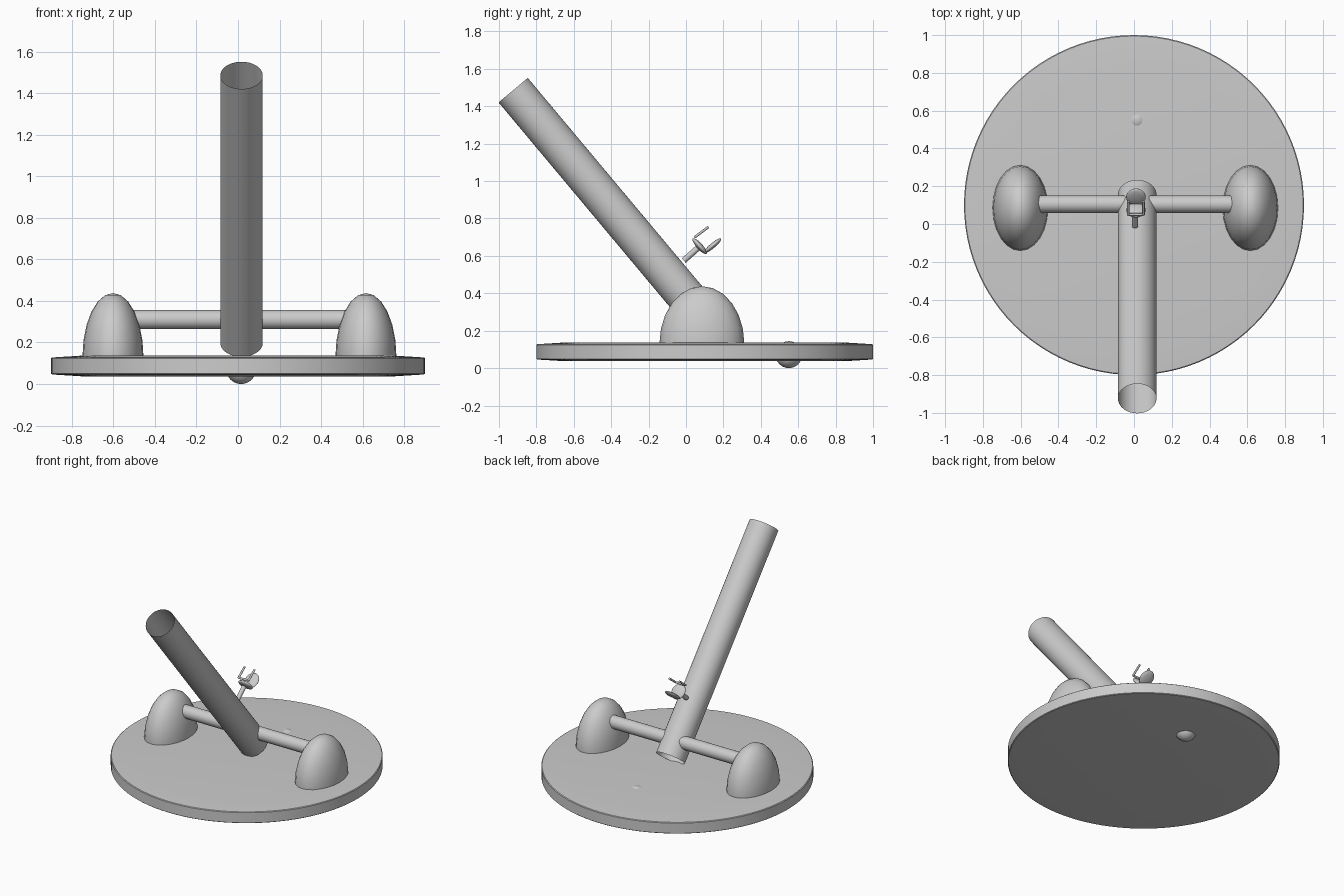
import bpy, bmesh, math
from mathutils import Vector, Matrix

cube = bpy.data.objects.get("Cube")
if cube:
    bpy.data.objects.remove(cube, do_unlink=True)

grey = bpy.data.materials.new("plain_grey")
grey.use_nodes = True
GREY = (0.6, 0.6, 0.6, 1)
grey.diffuse_color = GREY
grey.node_tree.nodes["Principled BSDF"].inputs["Base Color"].default_value = GREY


def finish(name, bm, angle=35):
    mesh = bpy.data.meshes.new(name)
    bm.to_mesh(mesh)
    bm.free()
    mesh.materials.append(grey)
    ob = bpy.data.objects.new(name, mesh)
    bpy.context.collection.objects.link(ob)
    bpy.ops.object.select_all(action="DESELECT")
    ob.select_set(True)
    bpy.context.view_layer.objects.active = ob
    bpy.ops.object.shade_smooth_by_angle(angle=math.radians(angle))
    return ob


def rod(name, a, b, radius, sides=32, capped=True):
    a, b = Vector(a), Vector(b)
    bm = bmesh.new()
    turn = (b - a).to_track_quat("Z", "Y").to_matrix().to_4x4()
    bmesh.ops.create_cone(bm, cap_ends=capped, segments=sides, radius1=radius,
                          radius2=radius, depth=(b - a).length,
                          matrix=Matrix.Translation((a + b) / 2) @ turn)
    return finish(name, bm)


def ball(name, centre, scale, tilt=0, sides=24, cut_z=None):
    bm = bmesh.new()
    place = (Matrix.Translation(centre) @ Matrix.Rotation(tilt, 4, "X")
             @ Matrix.Diagonal((*scale, 1)))
    bmesh.ops.create_uvsphere(bm, u_segments=sides, v_segments=sides // 2,
                              radius=1, matrix=place)
    if cut_z is not None:
        bmesh.ops.bisect_plane(bm, geom=bm.verts[:] + bm.edges[:] + bm.faces[:],
                               plane_co=(0, 0, cut_z), plane_no=(0, 0, -1),
                               clear_outer=True)
    return finish(name, bm, 60)


# Round base with slightly sloping rims
bm = bmesh.new()
profile = [(0, 0.037), (0.75, 0.037), (0.895, 0.046), (0.9, 0.05),
           (0.9, 0.124), (0.895, 0.128), (0.75, 0.137), (0, 0.137)]
points = [bm.verts.new((r, 0.1, z)) for r, z in profile]
edges = [bm.edges.new(pair) for pair in zip(points, points[1:])]
bmesh.ops.spin(bm, geom=points + edges, cent=(0, 0.1, 0), axis=(0, 0, 1),
               angle=math.tau, steps=96)
bmesh.ops.remove_doubles(bm, verts=bm.verts, dist=0.0005)
bmesh.ops.recalc_face_normals(bm, faces=bm.faces)
finish("base_disc", bm)

# Pivot ball through the base
ball("pivot_ball", (0.015, 0.55, 0.072), (0.072, 0.072, 0.072))

# Domed supports and the axle between them
for side, x in (("right", -0.602), ("left", 0.616)):
    ball(side + "_support_dome", (x, 0.085, 0.13), (0.147, 0.227, 0.308),
         cut_z=0.1)
rod("axle", (-0.56, 0.105, 0.31), (0.57, 0.105, 0.31), 0.046)

# Open barrel leaning to the front
rod("barrel", (0.017, 0.155, 0.197), (0.017, -0.924, 1.486), 0.102,
    sides=48, capped=False)

# Small seat on a stalk with a pair of handles
rod("seat_stalk", (0.005, -0.012, 0.575), (0.005, 0.075, 0.652), 0.016, 16)
ball("seat_back", (0.01, 0.073, 0.652), (0.052, 0.055, 0.016), math.radians(-48))
ball("seat_pad", (0.01, 0.143, 0.655), (0.052, 0.058, 0.014), math.radians(40))
for side, x in (("right", -0.03), ("left", 0.05)):
    rod(side + "_handle", (x, 0.047, 0.7), (x, 0.12, 0.755), 0.007, 12)
rod("handle_bar", (-0.03, 0.05, 0.702), (0.05, 0.05, 0.702), 0.007, 12)
